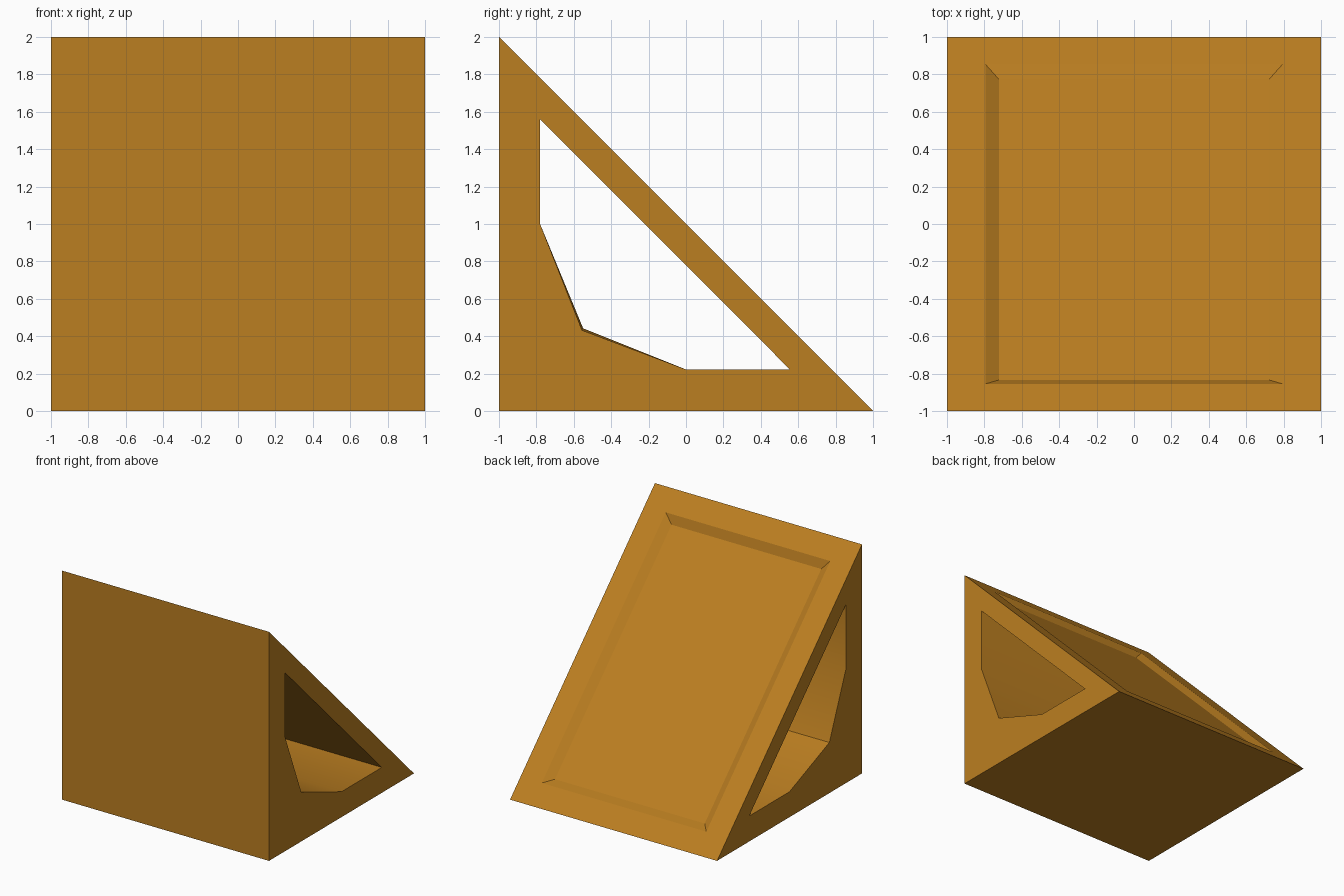
import bpy, bmesh, math

if "Cube" in bpy.data.objects:
    bpy.data.objects.remove(bpy.data.objects["Cube"])

# Side outline (y, z) and the five-sided tunnel opening
OUTER = [(-1, 0), (1, 0), (-1, 2)]
HOLE = [(-0.78, 1.56), (-0.78, 1.0), (-0.553, 0.437), (0, 0.222), (0.556, 0.222)]

bm = bmesh.new()


def ring(points, x):
    return [bm.verts.new((x, y, z)) for y, z in points]


sides = []
for x in (-1, 1):
    o, h = ring(OUTER, x), ring(HOLE, x)
    # slight twist of the tunnel corner between the two ends
    h[2].co.y -= 0.003 * x
    h[2].co.z -= 0.005 * x
    # side wall around the opening
    bm.faces.new((o[0], o[1], h[4], h[3], h[2]))
    bm.faces.new((o[1], o[2], h[0], h[4]))
    bm.faces.new((o[2], o[0], h[2], h[1], h[0]))
    sides.append((o, h))

# Outer skin and tunnel walls joining the two sides
(lo, lh), (ro, rh) = sides
for a, b in ((lo, ro), (lh, rh)):
    n = len(a)
    for i in range(n):
        j = (i + 1) % n
        face = bm.faces.new((a[i], a[j], b[j], b[i]))
        if a is lo and i == 1:
            slope = face
bmesh.ops.recalc_face_normals(bm, faces=bm.faces[:])

# Shallow bevelled recess in the slope
bmesh.ops.inset_region(bm, faces=[slope], thickness=0.205, use_even_offset=True)
bmesh.ops.inset_region(bm, faces=[slope], thickness=0.072, depth=-0.042,
                       use_even_offset=True)

mesh = bpy.data.meshes.new("ramp_wedge")
bm.to_mesh(mesh)
bm.free()
wedge = bpy.data.objects.new("ramp_wedge", mesh)
bpy.context.collection.objects.link(wedge)

# Ochre material
mat = bpy.data.materials.new("ochre")
mat.diffuse_color = (0.50, 0.21, 0.015, 1)
mat.use_nodes = True
mat.node_tree.nodes["Principled BSDF"].inputs["Base Color"].default_value = mat.diffuse_color
mesh.materials.append(mat)

# Gentle tunnel corners are smooth, everything else stays crisp
bpy.context.view_layer.objects.active = wedge
wedge.select_set(True)
bpy.ops.object.shade_smooth_by_angle(angle=math.radians(27))
